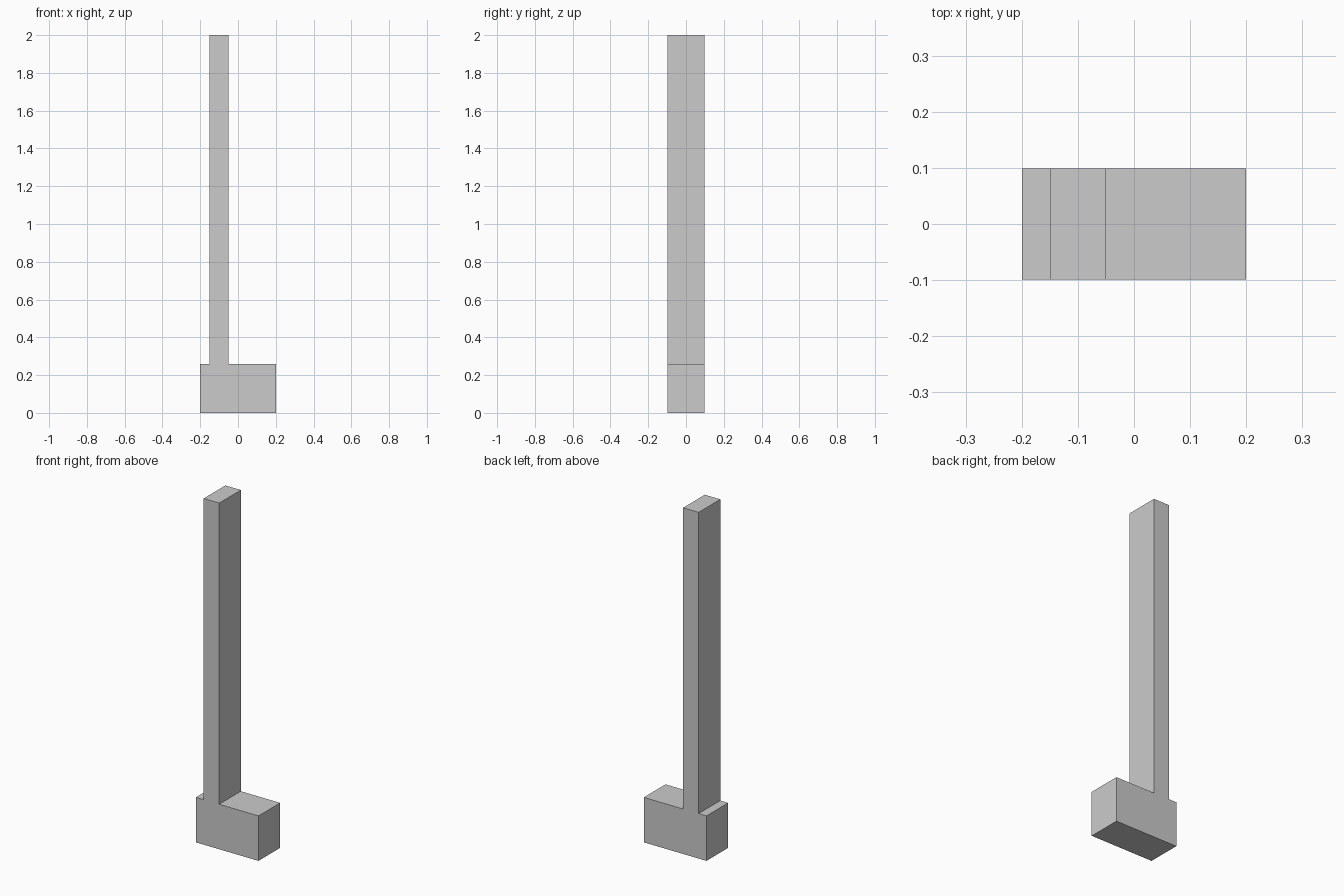
import bpy
import bmesh

if "Cube" in bpy.data.objects:
    bpy.data.objects.remove(bpy.data.objects["Cube"])

HALF_DEPTH = 0.0985
BASE_TOP = 0.26
HEIGHT = 2.0

# Side outline: wide base block with an offset upright post
outline = [
    (-0.2, 0), (0.2, 0), (0.2, BASE_TOP), (-0.051, BASE_TOP),
    (-0.051, HEIGHT), (-0.15, HEIGHT), (-0.15, BASE_TOP), (-0.2, BASE_TOP),
]

# Extrude the outline through the depth
bm = bmesh.new()
face = bm.faces.new([bm.verts.new((x, -HALF_DEPTH, z)) for x, z in outline])
result = bmesh.ops.extrude_face_region(bm, geom=[face])
moved = [v for v in result["geom"] if isinstance(v, bmesh.types.BMVert)]
bmesh.ops.translate(bm, verts=moved, vec=(0, 2 * HALF_DEPTH, 0))
bmesh.ops.recalc_face_normals(bm, faces=bm.faces)

mesh = bpy.data.meshes.new("post_with_base")
bm.to_mesh(mesh)
bm.free()
post = bpy.data.objects.new("post_with_base", mesh)
bpy.context.collection.objects.link(post)
